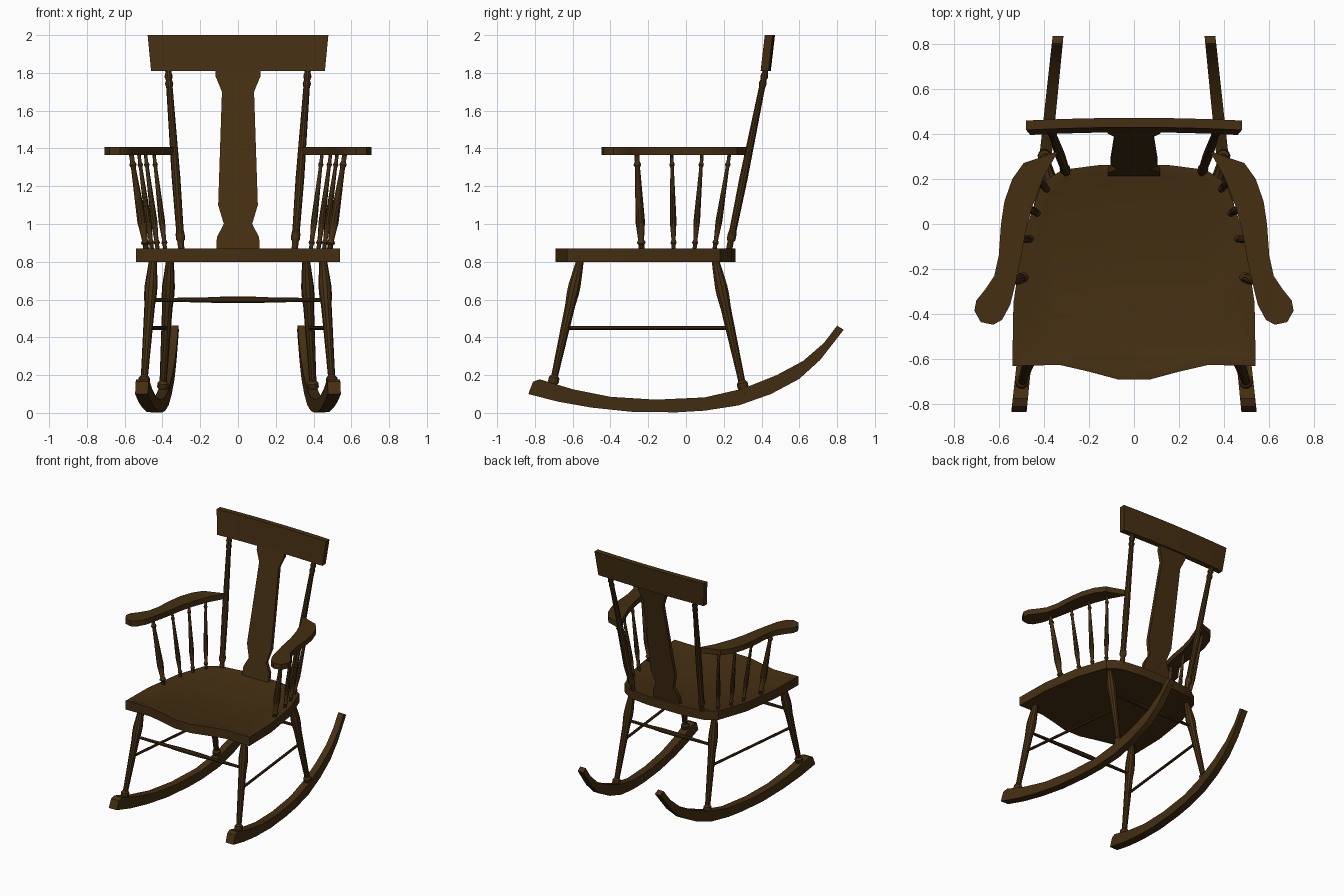
import bpy, bmesh
from mathutils import Vector

if "Cube" in bpy.data.objects:
    bpy.data.objects.remove(bpy.data.objects["Cube"])

wood = bpy.data.materials.new("dark_brown_wood")
wood.use_nodes = True
COLOUR = (0.058, 0.028, 0.006, 1)
wood.diffuse_color = COLOUR
wood.node_tree.nodes["Principled BSDF"].inputs["Base Color"].default_value = COLOUR


def finish(name, bm):
    bmesh.ops.recalc_face_normals(bm, faces=bm.faces)
    mesh = bpy.data.meshes.new(name)
    bm.to_mesh(mesh)
    bm.free()
    mesh.materials.append(wood)
    obj = bpy.data.objects.new(name, mesh)
    bpy.context.collection.objects.link(obj)
    bpy.ops.object.select_all(action="DESELECT")
    obj.select_set(True)
    bpy.context.view_layer.objects.active = obj
    bpy.ops.object.shade_smooth_by_angle(angle=0.6)
    return obj


def prism(points, sweep):
    """Flat outline swept along a vector; returns the mesh and its end face."""
    bm = bmesh.new()
    face = bm.faces.new([bm.verts.new(p) for p in points])
    out = bmesh.ops.extrude_face_region(bm, geom=[face], use_keep_orig=True)["geom"]
    moved = [v for v in out if isinstance(v, bmesh.types.BMVert)]
    bmesh.ops.translate(bm, vec=sweep, verts=moved)
    end = [f for f in out if isinstance(f, bmesh.types.BMFace)][0]
    return bm, moved, end


def turned(name, start, end, profile, sides=10):
    """Lathe-turned rod; profile lists (fraction along, radius)."""
    start, end = Vector(start), Vector(end)
    axis = end - start
    turn = axis.to_track_quat("Z", "Y")
    bm = bmesh.new()
    rings = []
    for t, r in profile:
        made = bmesh.ops.create_circle(bm, segments=sides, radius=r)["verts"]
        for v in made:
            v.co = start + axis * t + turn @ v.co
        rings.append(made)
    for a, b in zip(rings, rings[1:]):
        for i in range(sides):
            j = (i + 1) % sides
            bm.faces.new((a[i], a[j], b[j], b[i]))
    bm.faces.new(rings[0])
    bm.faces.new(rings[-1])
    return finish(name, bm)


# Seat: serpentine front, tapered to the back, with a shallow dished top
half = [(0.07, -0.69), (0.2, -0.655), (0.33, -0.625), (0.54, -0.63), (0.535, -0.35),
        (0.49, -0.05), (0.41, 0.18), (0.32, 0.24), (0.15, 0.262)]
outline = half + [(-x, y) for x, y in reversed(half)]
bm, moved, top = prism([(x, y, 0.8) for x, y in outline], (0, 0, 0.07))
bmesh.ops.recalc_face_normals(bm, faces=bm.faces)
bmesh.ops.inset_region(bm, faces=[top], thickness=0.03)
bmesh.ops.inset_region(bm, faces=[top], thickness=0.02, depth=-0.006)
finish("seat", bm)

# Top rail: bowed in plan, wider and leaning back at the top
xs = [-0.46 + 0.115 * i for i in range(9)]
bow = [(x, 0.395 + 0.012 * (1 - (x / 0.46) ** 2)) for x in xs]
plan = [(x, y, 1.81) for x, y in bow] + [(x, y + 0.042, 1.81) for x, y in reversed(bow)]
bm, moved, top = prism(plan, (0, 0.022, 0.19))
for v in moved:
    v.co.x *= 1.04
finish("top_rail", bm)

# Back splat: shaped board leaning with the back
edge = [(0.115, 0.86), (0.112, 0.93), (0.075, 1.0), (0.105, 1.1), (0.085, 1.7), (0.118, 1.78), (0.118, 1.82)]
lean = lambda z: 0.215 + (z - 0.87) * 0.205
board = edge + [(-x, z) for x, z in reversed(edge)]
bm, moved, top = prism([(x, lean(z), z) for x, z in board], (0, 0.028, 0))
finish("back_splat", bm)

LEG = [(0, 0.02), (0.05, 0.024), (0.2, 0.034), (0.26, 0.034), (0.36, 0.028), (0.9, 0.019),
       (0.92, 0.03), (0.95, 0.03), (0.97, 0.02), (1, 0.02)]
POST = [(0, 0.017), (0.05, 0.017), (0.06, 0.024), (0.09, 0.024), (0.11, 0.02), (0.4, 0.023),
        (0.9, 0.017), (0.92, 0.022), (0.94, 0.016), (0.96, 0.022), (0.98, 0.016), (1, 0.016)]
SPINDLE = [(0, 0.013), (0.06, 0.013), (0.08, 0.02), (0.11, 0.013), (0.3, 0.021), (0.42, 0.019),
           (0.86, 0.011), (0.89, 0.017), (0.92, 0.011), (1, 0.011)]
ROD = [(0, 0.01), (1, 0.01)]
CROSS = [(0, 0.01), (0.3, 0.013), (0.4, 0.017), (0.6, 0.017), (0.7, 0.013), (1, 0.01)]

# Armrest outline in plan, inner edge forward then outer edge back
arm = [(0.335, 0.325), (0.40, 0.21), (0.45, 0.08), (0.48, -0.03), (0.505, -0.17), (0.53, -0.28),
       (0.55, -0.36), (0.585, -0.425), (0.625, -0.447), (0.68, -0.435), (0.708, -0.385),
       (0.7, -0.34), (0.66, -0.29), (0.62, -0.23), (0.6, -0.14), (0.59, 0), (0.575, 0.1),
       (0.54, 0.2), (0.49, 0.27), (0.43, 0.29)]

# Rocker outline from the side, underside back then top forward
rocker = [(-0.835, 0.1), (-0.68, 0.06), (-0.5, 0.028), (-0.28, 0.005), (-0.05, 0.003), (0.1, 0.012),
          (0.28, 0.04), (0.45, 0.1), (0.6, 0.18), (0.71, 0.28), (0.835, 0.44),
          (0.8, 0.462), (0.73, 0.37), (0.62, 0.275), (0.48, 0.2), (0.3, 0.128), (0.1, 0.082),
          (-0.16, 0.07), (-0.4, 0.085), (-0.6, 0.125), (-0.775, 0.178), (-0.81, 0.165)]

for side, s in (("left", 1), ("right", -1)):
    bm, moved, top = prism([(s * x, y, 1.365) for x, y in arm], (0, 0, 0.042))
    finish(side + "_armrest", bm)

    # Rockers toe in and narrow toward the back
    bm, moved, top = prism([(0, y, z) for y, z in rocker], (1, 0, 0))
    for v in bm.verts:
        width = 0.068 - 0.012 * (v.co.y + 0.83)
        v.co.x = s * (0.51 - 0.104 * (v.co.y + 0.83) + (v.co.x - 0.5) * width)
    finish(side + "_rocker", bm)

    turned(side + "_front_leg", (s * 0.45, -0.56, 0.81), (s * 0.5, -0.71, 0.13), LEG)
    turned(side + "_rear_leg", (s * 0.36, 0.155, 0.81), (s * 0.4, 0.31, 0.1), LEG)
    turned(side + "_back_post", (s * 0.3, 0.227, 0.86), (s * 0.37, 0.422, 1.82), POST)
    turned(side + "_side_stretcher", (s * 0.476, -0.64, 0.45), (s * 0.38, 0.235, 0.45), ROD, 8)

    # Arm spindles splay outward and fan along the seat edge
    feet = [(0.485, -0.235), (0.455, -0.065), (0.425, 0.045), (0.385, 0.15)]
    heads = [(0.565, -0.26), (0.525, -0.075), (0.49, 0.085), (0.445, 0.23)]
    for i, (f, h) in enumerate(zip(feet, heads)):
        rod = [(t, r * 1.2) for t, r in SPINDLE] if i == 0 else [(t, r * 0.85) for t, r in SPINDLE]
        turned(f"{side}_arm_spindle_{i + 1}", (s * f[0], f[1], 0.86), (s * h[0], h[1], 1.37), rod)

# Cross stretchers between the leg pairs
turned("front_stretcher", (-0.465, -0.606, 0.598), (0.465, -0.606, 0.598), CROSS)
turned("rear_stretcher", (-0.37, 0.2, 0.598), (0.37, 0.2, 0.598), CROSS)
